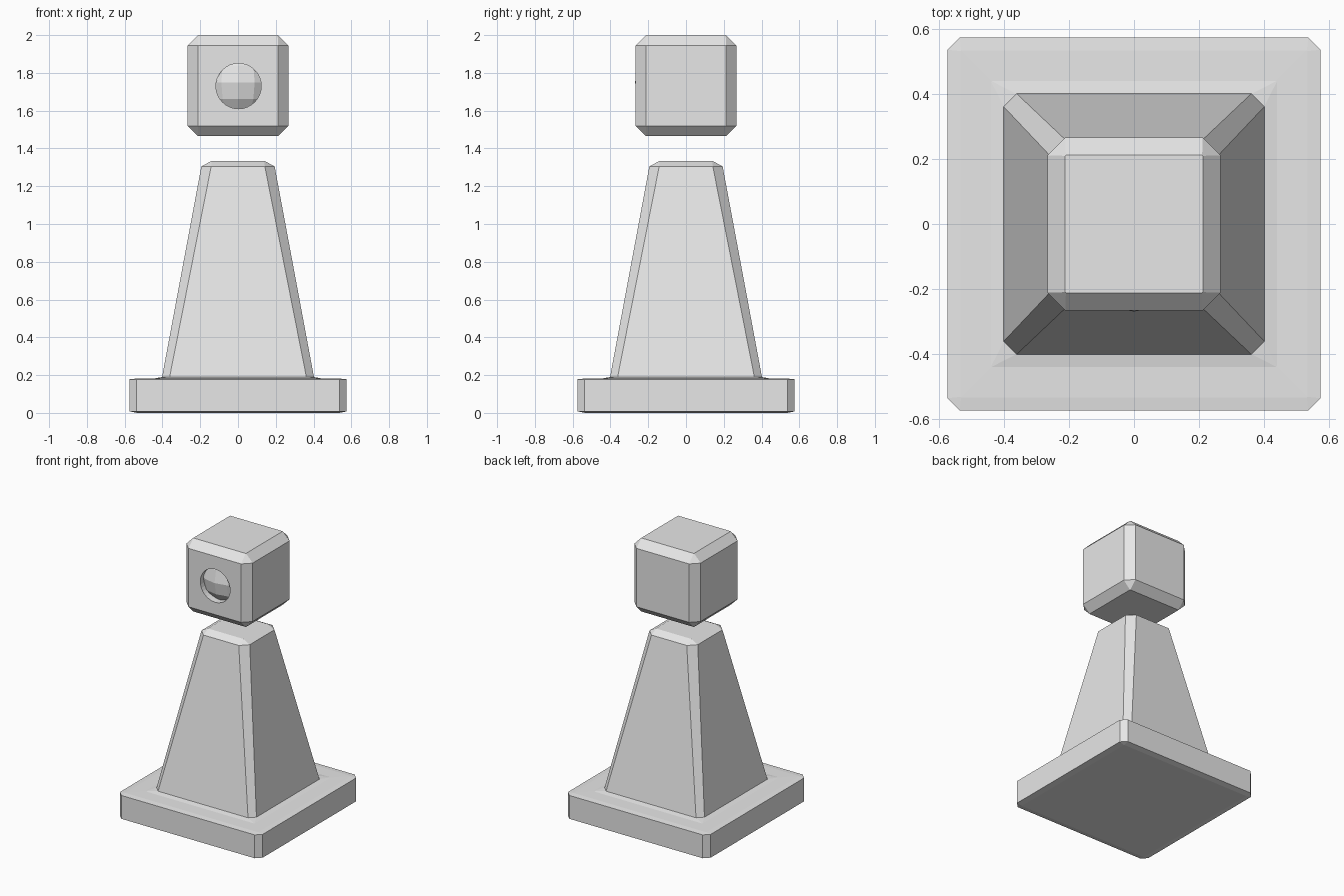
import bpy, bmesh, math

cube = bpy.data.objects.get("Cube")
if cube:
    bpy.data.objects.remove(cube, do_unlink=True)

# One plain grey for everything
grey = bpy.data.materials.new("light_grey")
grey.use_nodes = True
grey.diffuse_color = (0.8, 0.8, 0.8, 1)
grey.node_tree.nodes["Principled BSDF"].inputs["Base Color"].default_value = (0.8, 0.8, 0.8, 1)


def finish(name, bm):
    bmesh.ops.recalc_face_normals(bm, faces=bm.faces)
    mesh = bpy.data.meshes.new(name)
    bm.to_mesh(mesh)
    bm.free()
    mesh.materials.append(grey)
    obj = bpy.data.objects.new(name, mesh)
    bpy.context.collection.objects.link(obj)
    return obj


def loft(name, sections):
    """Stack square sections given as (half width, corner cut, height)."""
    bm = bmesh.new()
    rings = []
    for h, c, z in sections:
        ring = []
        for k in range(4):
            a = k * math.pi / 2
            ca, sa = round(math.cos(a)), round(math.sin(a))
            for x, y in ((h, h - c), (h - c, h)):
                ring.append(bm.verts.new((x * ca - y * sa, x * sa + y * ca, z)))
        rings.append(ring)
    for low, high in zip(rings, rings[1:]):
        for i in range(8):
            j = (i + 1) % 8
            bm.faces.new((low[i], low[j], high[j], high[i]))
    bm.faces.new(rings[0][::-1])
    bm.faces.new(rings[-1])
    return finish(name, bm)


TIP = 0.002  # nearly sharp corner where bevels meet

# Base slab with a shallow rise toward the body
loft("base", [(0.535, TIP, 0), (0.575, 0.038, 0.008), (0.575, 0.038, 0.178),
              (0.535, TIP, 0.182), (0.44, TIP, 0.183), (0.40, 0.04, 0.19)])

# Tapered body with cut corners and a bevelled top
loft("body", [(0.403, 0.04, 0.185), (0.194, 0.052, 1.305), (0.142, TIP, 1.333)])

# Floating bevelled head
head = loft("head", [(0.212, TIP, 1.465), (0.267, 0.055, 1.52),
                     (0.267, 0.055, 1.945), (0.212, TIP, 2.0)])

# Round eye opening cut into the front of the head
bpy.ops.mesh.primitive_cylinder_add(vertices=32, radius=0.12, depth=0.2,
                                    location=(0.003, -0.28, 1.73),
                                    rotation=(math.pi / 2, 0, 0))
cutter = bpy.context.object
cutter.name = "eye_cutter"
cutter.data.materials.append(grey)
cutter.hide_render = True
cut = head.modifiers.new("eye_opening", 'BOOLEAN')
cut.object = cutter
cut.operation = 'DIFFERENCE'
cut.solver = 'EXACT'
bpy.context.view_layer.objects.active = head
bpy.ops.object.modifier_apply(modifier=cut.name)
bpy.data.objects.remove(cutter, do_unlink=True)

# Faceted eyeball showing through the opening
bm = bmesh.new()
bmesh.ops.create_uvsphere(bm, u_segments=16, v_segments=8, radius=0.23)
eye = finish("eyeball", bm)
eye.location = (0, -0.04, 1.75)
